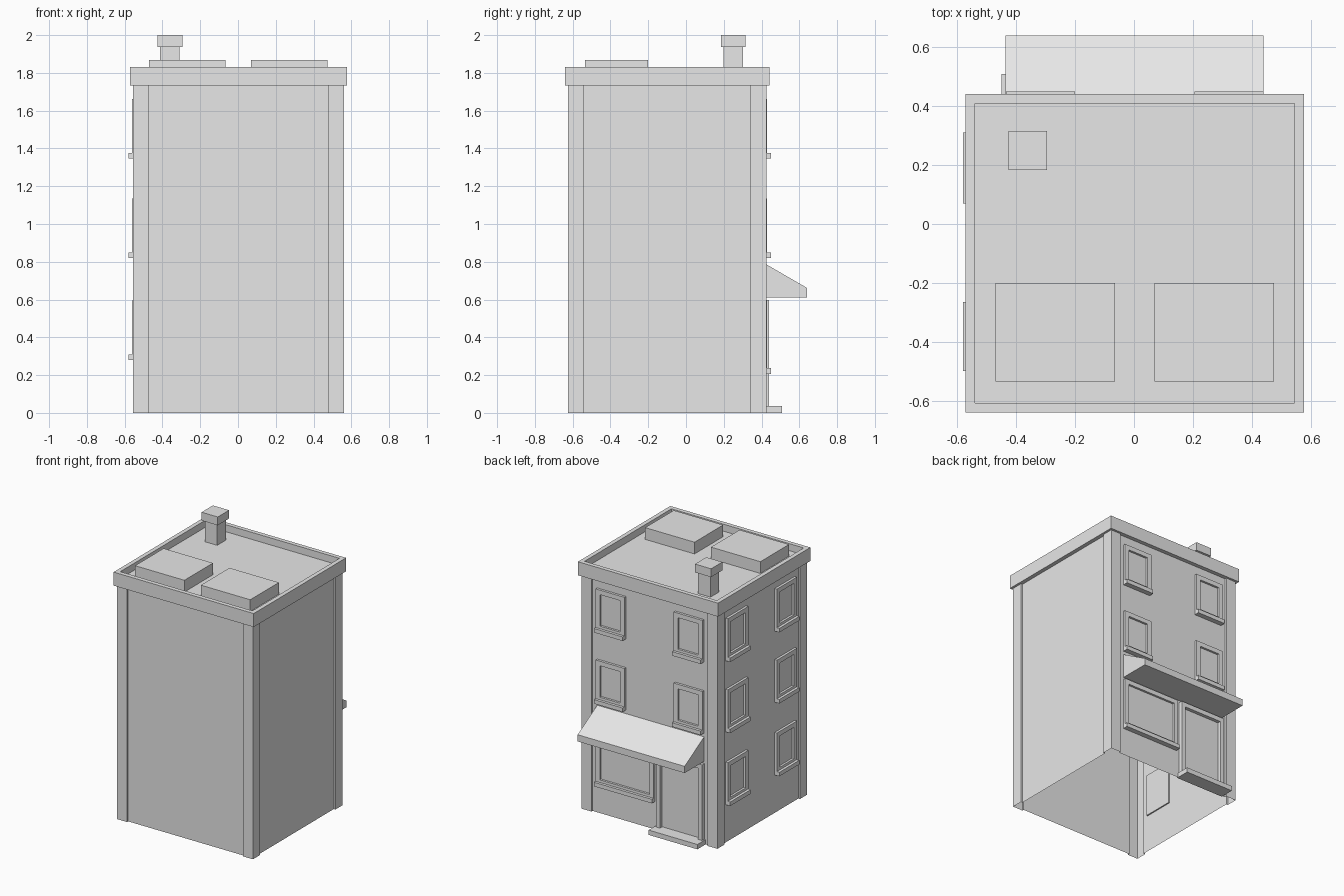
import bpy, bmesh

cube = bpy.data.objects.get("Cube")
if cube:
    bpy.data.objects.remove(cube, do_unlink=True)

GREY = (0.8, 0.8, 0.8, 1)
mat = bpy.data.materials.new("light grey")
mat.use_nodes = True
mat.diffuse_color = GREY
mat.node_tree.nodes["Principled BSDF"].inputs["Base Color"].default_value = GREY


def finish(name, bm):
    mesh = bpy.data.meshes.new(name)
    bm.to_mesh(mesh)
    bm.free()
    mesh.materials.append(mat)
    obj = bpy.data.objects.new(name, mesh)
    bpy.context.collection.objects.link(obj)
    return obj


def box_bm(x, y, z):
    bm = bmesh.new()
    for v in bmesh.ops.create_cube(bm, size=1)["verts"]:
        v.co = [lim[0] if c < 0 else lim[1] for c, lim in zip(v.co, (x, y, z))]
    bm.normal_update()
    return bm


def box(name, x, y, z):
    return finish(name, box_bm(x, y, z))


def recess(bm, direction, border, depth):
    """Inset the face looking along direction and push it inwards."""
    bm.faces.ensure_lookup_table()
    face = max(bm.faces, key=lambda f: f.normal.dot(direction))
    normal = face.normal.copy()
    bmesh.ops.inset_region(bm, faces=[face], thickness=border, use_even_offset=True)
    new = bmesh.ops.extrude_discrete_faces(bm, faces=[face])["faces"][0]
    bmesh.ops.translate(bm, verts=new.verts, vec=-normal * depth)


def extrude_profile(name, points, vec, caps):
    bm = bmesh.new()
    face = bm.faces.new([bm.verts.new(p) for p in points])
    out = bmesh.ops.extrude_face_region(bm, geom=[face], use_keep_orig=True)["geom"]
    bmesh.ops.translate(bm, vec=vec, verts=[g for g in out if isinstance(g, bmesh.types.BMVert)])
    bmesh.ops.recalc_face_normals(bm, faces=bm.faces)
    if not caps:
        bmesh.ops.delete(bm, geom=[face], context='FACES_ONLY')
    return finish(name, bm)


# Body: hollow shell, open below, with raised corner pilasters
X0, X1, Y0, Y1 = -0.555, 0.56, -0.625, 0.425
COL, STEP = 0.083, 0.013
outline = []
corners = [(X0, Y0), (X1, Y0), (X1, Y1), (X0, Y1)]
for i, (x, y) in enumerate(corners):
    sx, sy = (1 if x < 0 else -1), (1 if y < 0 else -1)
    along_x = [(x + sx * COL, y + sy * STEP), (x + sx * COL, y)]
    along_y = [(x, y + sy * COL), (x + sx * STEP, y + sy * COL)]
    if i % 2 == 0:
        outline += along_y[::-1] + [(x, y)] + along_x[::-1]
    else:
        outline += along_x + [(x, y)] + along_y
extrude_profile("walls", [(x, y, 0) for x, y in outline], (0, 0, 1.775), caps=False)

# Roof parapet with sunken deck
bm = box_bm((-0.572, 0.577), (-0.64, 0.442), (1.732, 1.832))
recess(bm, (0, 0, 1), 0.032, 0.052)
finish("parapet_roof", bm)

# Rooftop boxes and chimney
for name, x in (("right", (-0.47, -0.065)), ("left", (0.07, 0.475))):
    box("roof_box_" + name, x, (-0.535, -0.2), (1.775, 1.867))
for name, half, z in (("shaft", 0.051, (1.775, 1.94)), ("cap", 0.066, (1.938, 2.0))):
    box("chimney_" + name, (-0.361 - half, -0.361 + half), (0.25 - half, 0.25 + half), z)


def panel(name, side, u, z, out, border=None):
    """Slab on the back or right wall, optionally with a recessed pane."""
    if side == "back":
        wall, direction = Y1 - STEP, (0, 1, 0)
        bm = box_bm(u, (wall - 0.01, wall + out), z)
    else:
        wall, direction = X0 + STEP, (-1, 0, 0)
        bm = box_bm((wall - out, wall + 0.01), u, z)
    if border:
        recess(bm, direction, border, out - 0.002)
    return finish(name, bm)


def window(name, side, u, z0, z1):
    panel(name + "_frame", side, u, (z0 + 0.015, z1), 0.018, 0.034)
    panel(name + "_sill", side, u, (z0, z0 + 0.03), 0.038)


# Upper back windows and the three floors of right-hand windows
for floor, z0 in enumerate((0.28, 0.82, 1.347)):
    z1 = z0 + 0.316
    if floor:
        window(f"back_window_right_{floor}", "back", (-0.435, -0.2), z0, z1)
        window(f"back_window_left_{floor}", "back", (0.205, 0.44), z0, z1)
    window(f"side_window_rear_{floor}", "side", (0.07, 0.31), z0, z1)
    window(f"side_window_front_{floor}", "side", (-0.5, -0.265), z0, z1)

# Shop front: display window, door, doorstep, awning
window("shop_window", "back", (-0.035, 0.44), 0.207, 0.597)
panel("door_frame", "back", (-0.44, -0.06), (0.0, 0.597), 0.028, 0.034)
panel("doorstep", "back", (-0.45, -0.05), (0.0, 0.036), 0.097)
profile = [(0.41, 0.612), (0.64, 0.612), (0.64, 0.662), (0.41, 0.795)]
extrude_profile("awning", [(-0.437, y, z) for y, z in profile], (0.877, 0, 0), caps=True)
